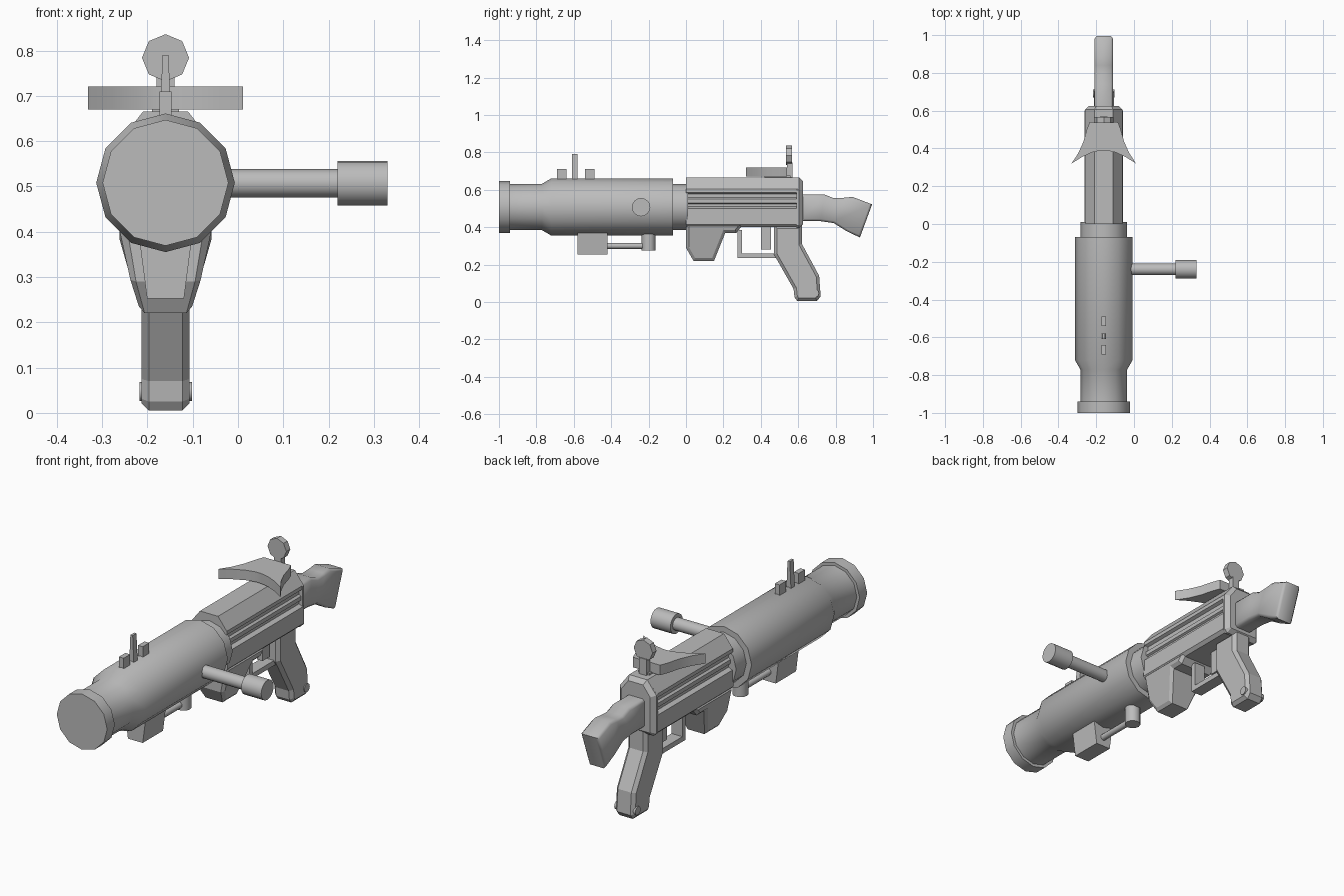
import bpy, bmesh, math
from mathutils import Matrix, Vector

if "Cube" in bpy.data.objects:
    bpy.data.objects.remove(bpy.data.objects["Cube"])

CX, CZ = -0.16, 0.508          # barrel axis
grey = bpy.data.materials.new("grey metal")
grey.diffuse_color = (0.5, 0.5, 0.5, 1)
grey.use_nodes = True
grey.node_tree.nodes["Principled BSDF"].inputs["Base Color"].default_value = grey.diffuse_color


def finish(name, bm, smooth=None):
    bmesh.ops.recalc_face_normals(bm, faces=bm.faces[:])
    me = bpy.data.meshes.new(name)
    bm.to_mesh(me)
    bm.free()
    ob = bpy.data.objects.new(name, me)
    bpy.context.collection.objects.link(ob)
    me.materials.append(grey)
    if smooth:
        bpy.ops.object.select_all(action='DESELECT')
        ob.select_set(True)
        bpy.context.view_layer.objects.active = ob
        bpy.ops.object.shade_smooth_by_angle(angle=math.radians(smooth))
    return ob


def extrude(points, vec):
    """Closed outline of 3D points extruded along vec; returns bmesh and the two caps."""
    bm = bmesh.new()
    base = bm.faces.new([bm.verts.new(p) for p in points])
    r = bmesh.ops.extrude_face_region(bm, geom=[base], use_keep_orig=True)
    bmesh.ops.translate(bm, vec=vec, verts=[v for v in r["geom"] if isinstance(v, bmesh.types.BMVert)])
    cap = [f for f in r["geom"] if isinstance(f, bmesh.types.BMFace)][0]
    bmesh.ops.recalc_face_normals(bm, faces=bm.faces[:])
    return bm, [base, cap]


def side_prism(name, yz, half, chamfer=0.0):
    """Side outline extruded across x, with chamfered rims."""
    w = half - chamfer
    bm, caps = extrude([(CX - w, y, z) for y, z in yz], Vector((2 * w, 0, 0)))
    if chamfer:
        bmesh.ops.inset_region(bm, faces=caps, thickness=chamfer, depth=chamfer, use_even_offset=True)
    return finish(name, bm)


def section_prism(name, half_xz, y0, y1):
    """Mirrored cross-section extruded along y."""
    pts = [(CX + x, y0, z) for x, z in half_xz] + [(CX - x, y0, z) for x, z in reversed(half_xz)]
    bm, _ = extrude(pts, Vector((0, y1 - y0, 0)))
    return finish(name, bm)


def box(name, half, y0, y1, z0, z1, bottom=1.0, top=1.0):
    ob_pts = [(half * bottom, z0), (half * top, z1)]
    return section_prism(name, ob_pts, y0, y1)


def rod(name, a, b, r, n=16, turn=0.0, smooth=40):
    a, b = Vector(a), Vector(b)
    d = b - a
    bm = bmesh.new()
    m = Matrix.Translation((a + b) / 2) @ d.to_track_quat('Z', 'Y').to_matrix().to_4x4() @ Matrix.Rotation(turn, 4, 'Z')
    bmesh.ops.create_cone(bm, cap_ends=True, segments=n, radius1=r, radius2=r, depth=d.length, matrix=m)
    return finish(name, bm, smooth)


# Barrel: twelve-sided lathe along y
bm = bmesh.new()
rings = []
for y, r in [(-1, .139), (-.94, .139), (-.94, .124), (-.77, .124), (-.72, .153),
             (-.07, .153), (-.07, .124), (.01, .124)]:
    rings.append([bm.verts.new((CX + r * math.sin(k * math.pi / 6), y, CZ + r * math.cos(k * math.pi / 6)))
                  for k in range(12)])
for a, b in zip(rings, rings[1:]):
    for k in range(12):
        bm.faces.new((a[k], a[(k + 1) % 12], b[(k + 1) % 12], b[k]))
bm.faces.new(rings[0])
bm.faces.new(rings[-1])
finish("barrel", bm, 35)

# Receiver with grooved sides
section_prism("receiver", [(.05, .665), (.098, .603), (.098, .585), (.082, .578), (.082, .558),
                           (.092, .55), (.092, .53), (.082, .525), (.082, .51), (.102, .50),
                           (.102, .415), (.087, .40)], 0, .60)
bm, caps = extrude([(CX + s * x, .592, z) for s, row in
                    ((1, [(.05, .665), (.10, .60), (.10, .41), (.085, .395)]),
                     (-1, [(.085, .395), (.10, .41), (.10, .60), (.05, .665)]))
                    for x, z in row], Vector((0, .013, 0)))
rear = max(caps, key=lambda f: f.calc_center_median().y)
bmesh.ops.inset_region(bm, faces=[rear], thickness=.02, depth=.02, use_even_offset=True)
finish("receiver_end", bm)

# Tapered housing under the receiver
ob = side_prism("front_housing", [(0, .42), (.31, .42), (.29, .395), (.27, .37), (.21, .37),
                                  (.15, .22), (.04, .22), (0, .29)], .102, .015)
for v in ob.data.vertices:
    if v.co.z < .365:
        t = (.37 - v.co.z) / .15
        v.co.x = CX + (v.co.x - CX) * (1 - .47 * t)

# Pistol grip with pin
side_prism("grip", [(.47, .41), (.47, .255), (.575, .07), (.58, .025), (.595, .005), (.70, .005),
                    (.72, .03), (.712, .14), (.62, .31), (.62, .41)], .053, .016)
rod("grip_pin", (CX - .058, .69, .047), (CX + .058, .69, .047), .021, 12)

# Trigger guard and trigger
box("guard_front", .03, .275, .30, .235, .385)
box("guard_bottom", .03, .275, .49, .235, .26)
box("trigger", .015, .40, .455, .28, .41)

# Shoulder stock with rounded edges
ob = side_prism("stock", [(.60, .575), (.74, .575), (.79, .555), (.84, .557), (.89, .562), (.995, .522),
                          (.93, .345), (.86, .378), (.79, .422), (.72, .432), (.60, .432)], .05, .012)
bpy.context.view_layer.objects.active = ob
ob.select_set(True)
bpy.ops.object.shade_smooth_by_angle(angle=math.radians(50))

# Crescent plate on top of the receiver
edge = [(.075, .54), (.09, .50), (.108, .435), (.135, .375), (.171, .32), (.115, .355), (.06, .38), (.015, .39)]
pts = [(CX + x, y, .67) for x, y in edge] + [(CX - x, y, .67) for x, y in reversed(edge)]
bm, _ = extrude(pts, Vector((0, 0, .05)))
finish("crescent_plate", bm, 30)
box("plate_mount", .03, .42, .56, .66, .675)

# Rear sight
box("rear_sight_post", .02, .54, .57, .655, .745)
rod("rear_sight_disc", (CX, .535, .784), (CX, .566, .784), .052, 8)

# Front sight blocks
for name, y0, y1 in (("front_sight_block_a", -.69, -.64), ("front_sight_block_b", -.54, -.49)):
    box(name, .013, y0, y1, .64, .71)
box("front_sight_blade", .013, -.61, -.58, .64, .79, top=.5)

# Block, rod and knob under the barrel
box("lower_block", .06, -.58, -.42, .253, .40, bottom=.68)
rod("lower_rod", (CX, -.43, .30), (CX, -.20, .30), .016, 10)
rod("lower_knob", (CX, -.20, .275), (CX, -.20, .40), .037, 12)

# Side handle
rod("handle_rod", (CX + .10, -.24, .507), (.225, -.24, .507), .031)
rod("handle_knob", (.22, -.24, .507), (.33, -.24, .507), .049)
